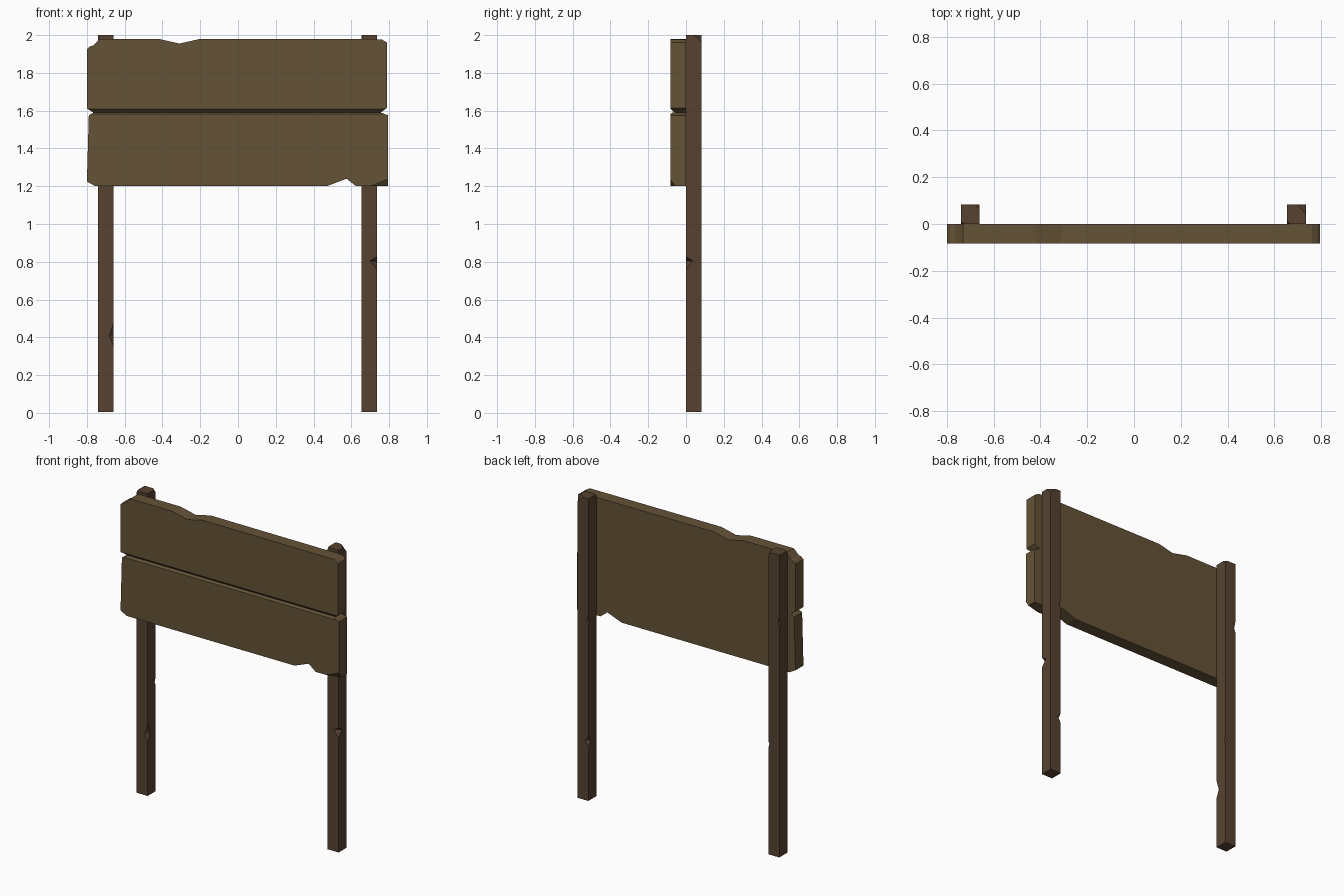
import bpy, bmesh
from mathutils import Vector

if "Cube" in bpy.data.objects:
    bpy.data.objects.remove(bpy.data.objects["Cube"])


def material(name, color):
    mat = bpy.data.materials.new(name)
    mat.diffuse_color = (*color, 1)
    mat.use_nodes = True
    mat.node_tree.nodes["Principled BSDF"].inputs["Base Color"].default_value = mat.diffuse_color
    return mat


def finish(bm, name, mat):
    bmesh.ops.remove_doubles(bm, verts=bm.verts[:], dist=0.0005)
    bmesh.ops.recalc_face_normals(bm, faces=bm.faces[:])
    mesh = bpy.data.meshes.new(name)
    bm.to_mesh(mesh)
    bm.free()
    mesh.materials.append(mat)
    bpy.context.collection.objects.link(bpy.data.objects.new(name, mesh))


def chip(bm, a, b, c, outer):
    """Slice off the piece containing `outer` with the plane through a, b, c."""
    a, b, c, outer = map(Vector, (a, b, c, outer))
    no = (b - a).cross(c - a).normalized()
    if no.dot(outer - a) < 0:
        no = -no
    cut = bmesh.ops.bisect_plane(bm, geom=bm.verts[:] + bm.edges[:] + bm.faces[:],
                                 plane_co=a, plane_no=no, clear_outer=True)
    edges = [e for e in cut["geom_cut"] if isinstance(e, bmesh.types.BMEdge)]
    bmesh.ops.contextual_create(bm, geom=edges)


def plank(name, outline, chips, mat, front=-0.083, back=0.0):
    bm = bmesh.new()
    face = bm.faces.new([bm.verts.new((x, front, z)) for x, z in outline])
    ext = bmesh.ops.extrude_face_region(bm, geom=[face], use_keep_orig=True)
    moved = [v for v in ext["geom"] if isinstance(v, bmesh.types.BMVert)]
    bmesh.ops.translate(bm, verts=moved, vec=(0, back - front, 0))
    for args in chips:
        chip(bm, *args)
    finish(bm, name, mat)


def post(name, x0, x1, y0, y1, notches, top_chips, mat):
    """Stack of square rings; a notch is (corner, z, depth, below, above)."""
    corners = [(x0, y0), (x1, y0), (x1, y1), (x0, y1)]
    levels = [(0.005, None, 0), (2.0, None, 0)]
    for corner, z, depth, below, above in notches:
        levels += [(z - below, None, 0), (z, corner, depth), (z + above, None, 0)]
    bm = bmesh.new()
    rings = []
    for z, corner, depth in sorted(levels, key=lambda l: l[0]):
        ring = []
        for i, p in enumerate(corners):
            p = Vector(p)
            d = depth if i == corner else 0
            for other in (corners[i - 1], corners[(i + 1) % 4]):
                q = p + (Vector(other) - p).normalized() * d
                ring.append(bm.verts.new((q.x, q.y, z)))
        rings.append(ring)
    for low, high in zip(rings, rings[1:]):
        for i in range(8):
            j = (i + 1) % 8
            bm.faces.new((low[i], low[j], high[j], high[i]))
    bm.faces.new(rings[0])
    bm.faces.new(rings[-1])
    bmesh.ops.remove_doubles(bm, verts=bm.verts[:], dist=0.0005)
    # Worn top corners
    for corner, side, drop in top_chips:
        x, y = corners[corner]
        sx = side if x == x0 else -side
        sy = side if y == y0 else -side
        chip(bm, (x + sx, y, 2), (x, y + sy, 2), (x, y, 2 - drop), (x, y, 2))
    finish(bm, name, mat)


plank_wood = material("plank_wood", (0.13, 0.085, 0.038))
post_wood = material("post_wood", (0.095, 0.055, 0.03))

# Upper plank: split top edge, worn ends, chamfered lower front edge
plank("upper_plank",
      [(-0.80, 1.925), (-0.785, 1.94), (-0.765, 1.945), (-0.73, 1.98), (-0.42, 1.98),
       (-0.31, 1.955), (-0.20, 1.98), (0.76, 1.978), (0.79, 1.96), (0.79, 1.615),
       (0.755, 1.59), (-0.765, 1.59), (-0.80, 1.612)],
      [((-1, -0.083, 1.61), (1, -0.083, 1.61), (1, -0.06, 1.59), (0, -0.083, 1.59))],
      plank_wood)

# Lower plank: split bottom edge, chipped lower right corner
plank("lower_plank",
      [(-0.79, 1.575), (-0.765, 1.59), (0.755, 1.59), (0.795, 1.575), (0.795, 1.20),
       (0.625, 1.20), (0.575, 1.24), (0.47, 1.20), (-0.755, 1.20), (-0.80, 1.225)],
      [((-1, -0.083, 1.583), (1, -0.083, 1.583), (1, -0.072, 1.59), (0, -0.083, 1.59)),
       ((0.70, -0.083, 1.2), (0.795, -0.083, 1.238), (0.795, -0.058, 1.2),
        (0.795, -0.083, 1.2))],
      plank_wood)

# Posts: corners are 0 front left, 1 front right, 2 back right, 3 back left
post("left_post", -0.74, -0.66, 0.0, 0.083,
     [(1, 0.41, 0.022, 0.055, 0.065), (2, 0.73, 0.01, 0.025, 0.025),
      (3, 1.55, 0.012, 0.03, 0.04)],
     [(2, 0.02, 0.02), (0, 0.012, 0.012)], post_wood)
post("right_post", 0.655, 0.735, 0.0, 0.083,
     [(3, 0.40, 0.025, 0.04, 0.03), (1, 0.805, 0.036, 0.045, 0.022),
      (3, 1.19, 0.012, 0.03, 0.04)],
     [(2, 0.04, 0.04), (0, 0.012, 0.012)], post_wood)
